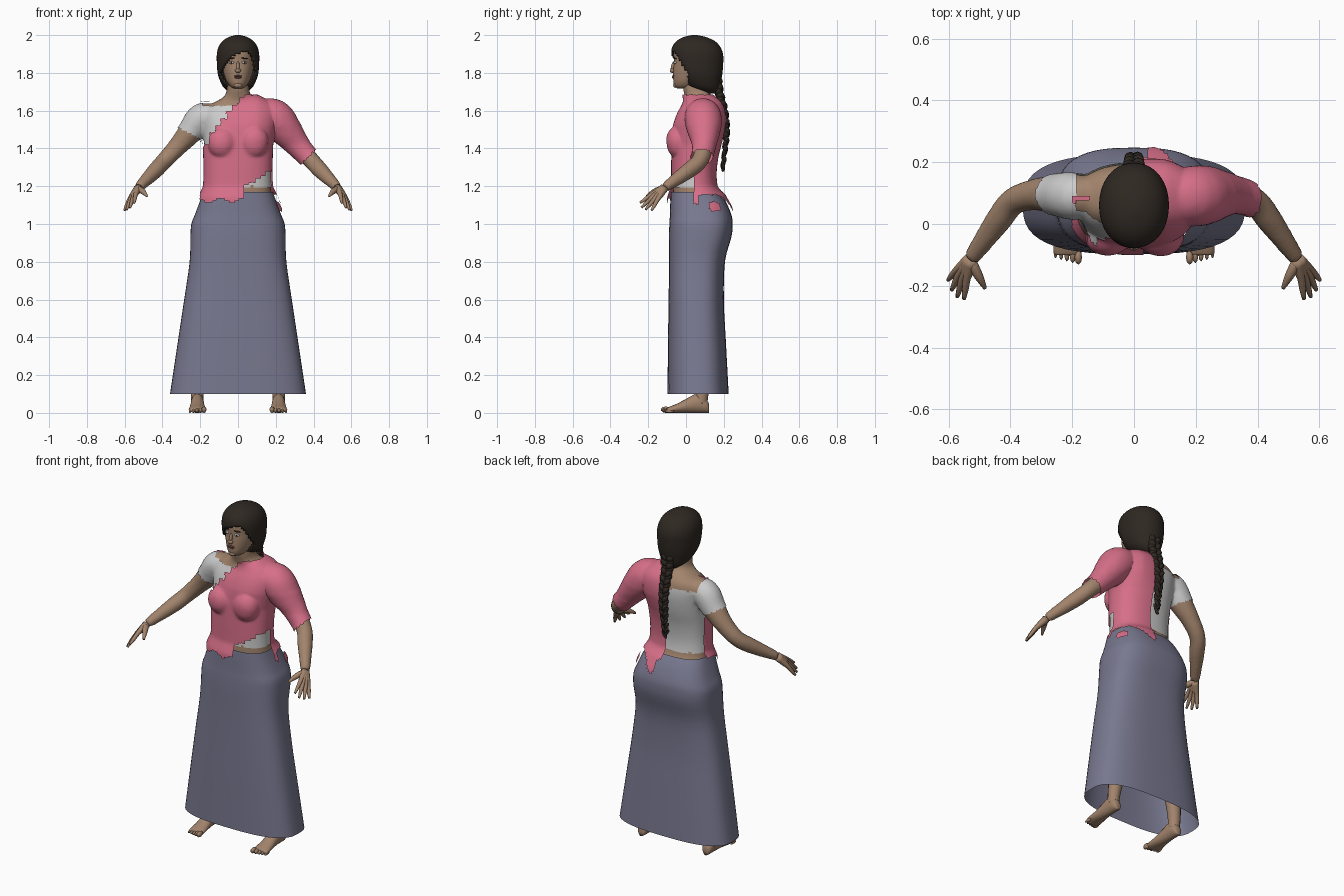
import bpy, bmesh, math
from mathutils import Vector, Matrix, Euler

if "Cube" in bpy.data.objects:
    bpy.data.objects.remove(bpy.data.objects["Cube"])

def mat(name, rgb):
    m = bpy.data.materials.new(name)
    m.diffuse_color = (*rgb, 1)
    m.use_nodes = True
    m.node_tree.nodes["Principled BSDF"].inputs["Base Color"].default_value = m.diffuse_color
    return m

SKIN = mat("skin", (.36, .23, .15))
PINK = mat("pink_cloth", (.68, .16, .25))
BLUE = mat("skirt_cloth", (.19, .19, .28))
HAIR = mat("hair", (.028, .021, .016))
LIP = mat("lips", (.2, .08, .06))

def clamp(v):
    return max(0, min(1, v))

def spline(pts, sub):
    """Catmull-Rom through tuples of any length."""
    out = []
    for i in range(len(pts) - 1):
        p = [pts[max(0, min(len(pts) - 1, i + k))] for k in (-1, 0, 1, 2)]
        for j in range(sub):
            t = j / sub
            out.append([.5 * (2*b + (c-a)*t + (2*a-5*b+4*c-d)*t*t + (3*b-a-3*c+d)*t**3)
                        for a, b, c, d in zip(*p)])
    return out + [list(pts[-1])]

def skin_rings(bm, rings, caps=True):
    vs = [[bm.verts.new(p) for p in r] for r in rings]
    n = len(vs[0])
    for a, b in zip(vs, vs[1:]):
        for i in range(n):
            bm.faces.new((a[i], a[(i+1) % n], b[(i+1) % n], b[i]))
    if caps:
        bm.faces.new(vs[0][::-1])
        bm.faces.new(vs[-1])

def loft(bm, rows, sub=3, n=40, power=2.2, caps=True):
    """Stack of (z, half width, front y, back y) superellipses."""
    rings = []
    for z, hw, yf, yb in spline(rows, sub):
        ring = []
        for k in range(n):
            a = 2 * math.pi * k / n
            c, s = math.cos(a), math.sin(a)
            ring.append((hw * math.copysign(abs(c) ** (2/power), c),
                         (yf+yb)/2 + (yb-yf)/2 * math.copysign(abs(s) ** (2/power), s), z))
        rings.append(ring)
    skin_rings(bm, rings, caps)

def tube(bm, pts, side=1, sub=3, n=14):
    """Round limb through (x, y, z, radius); side=-1 mirrors it."""
    p = spline(pts, sub)
    rings = []
    for i, q in enumerate(p):
        t = (Vector(p[min(i+1, len(p)-1)][:3]) - Vector(p[max(i-1, 0)][:3])).normalized()
        u = t.cross(Vector((1, 0, 1))).normalized()
        v = t.cross(u)
        ring = []
        for k in range(n):
            a = 2 * math.pi * k / n
            w = Vector(q[:3]) + q[3] * (math.cos(a) * u + math.sin(a) * v)
            ring.append((w.x * side, w.y, w.z))
        rings.append(ring)
    skin_rings(bm, rings)

def ball(bm, c, r, rot=(0, 0, 0), seg=12):
    m = Matrix.Translation(c) @ Euler(rot).to_matrix().to_4x4() @ Matrix.Diagonal((*r, 1))
    bmesh.ops.create_uvsphere(bm, u_segments=seg, v_segments=seg * 2 // 3, radius=1, matrix=m)

def finish(name, bm, material=None, recalc=True):
    if recalc:
        bmesh.ops.recalc_face_normals(bm, faces=bm.faces)
    me = bpy.data.meshes.new(name)
    bm.to_mesh(me)
    bm.free()
    me.polygons.foreach_set("use_smooth", [True] * len(me.polygons))
    if material:
        me.materials.append(material)
    ob = bpy.data.objects.new(name, me)
    bpy.context.collection.objects.link(ob)
    return ob

# Body: torso, neck, bust and arms fused into one smooth surface
bm = bmesh.new()
loft(bm, [(.95, .2, -.06, .2), (1.05, .215, -.07, .225), (1.12, .188, -.07, .195),
          (1.17, .176, -.068, .163), (1.22, .172, -.066, .152), (1.28, .17, -.066, .15),
          (1.36, .172, -.065, .16), (1.44, .175, -.062, .18), (1.52, .18, -.052, .193),
          (1.58, .185, -.03, .193), (1.62, .165, -.008, .183), (1.65, .115, 0, .16),
          (1.675, .072, -.005, .135), (1.71, .06, -.015, .125), (1.77, .055, -.02, .12)], power=2.4)
for s in (-1, 1):
    ball(bm, (s * .085, -.042, 1.43), (.065, .05, .07))
    tube(bm, [(.1, .09, 1.575, .055), (.19, .09, 1.565, .073), (.25, .095, 1.49, .066),
              (.32, .095, 1.41, .052), (.39, .073, 1.335, .045), (.44, .01, 1.28, .043),
              (.527, -.112, 1.193, .027)], s, 4)
body = finish("body", bm, SKIN)
mod = body.modifiers.new("fuse", 'REMESH')
mod.mode, mod.voxel_size, mod.use_smooth_shade = 'VOXEL', .012, True
mod = body.modifiers.new("soften", 'SMOOTH')
mod.factor, mod.iterations = .5, 5
fused = bpy.data.meshes.new_from_object(body.evaluated_get(bpy.context.evaluated_depsgraph_get()))
body.modifiers.clear()
body.data = fused
if not fused.materials:
    fused.materials.append(SKIN)

def garment(name, keep, offset, material=None):
    """Copy of the kept body faces, pushed outwards."""
    bm = bmesh.new()
    bm.from_mesh(fused)
    bm.normal_update()
    for v, co in [(v, v.co + v.normal * offset(v.co)) for v in bm.verts]:
        v.co = co
    drop = [f for f in bm.faces if not keep(*f.calc_center_median())]
    bmesh.ops.delete(bm, geom=drop, context='FACES')
    return finish(name, bm, material, False)

# Blouse with short sleeves and wide neckline
def blouse_area(x, y, z):
    a = abs(x)
    if a > .19:
        return a * .47 - z * .88 < -1.18
    return 1.2 < z < (1.625 if y < .06 else 1.585)

garment("blouse", blouse_area, lambda p: .005)

# Draped cloth over the left shoulder with stepped edges
def drape_area(x, y, z):
    q = math.floor(x / .03) * .03 + .015
    if x > .24:
        return x - z < -.98
    if z > 1.685 or z < 1.06 or x < -.2:
        return False
    if y < .07:
        if z > 1.44 + (q + .17) * 1.25 or (x < -.155 and z > 1.42):
            return False
        if x > .03 and y < .045 and z < 1.2 + (q - .04) * .6:
            return False
        return z > (1.125 + .012 * math.sin(50 * x) if y < .03 else 1.1)
    return (x > .02 or (x < -.14 and y < .085 and z > 1.15)) and \
        z > 1.11 + .045 * math.sin(55 * x + 30 * y)

def drape_offset(p):
    return .013 + .014 * clamp(p.x / .1) * clamp((p.z - 1.42) / .1) + .018 * clamp((1.2 - p.z) / .06)

garment("draped_cloth", drape_area, drape_offset, PINK)

# Long skirt
bm = bmesh.new()
loft(bm, [(1.17, .185, -.08, .175), (1.12, .202, -.083, .21), (1.05, .228, -.085, .24),
          (1.0, .247, -.088, .247), (.93, .252, -.09, .24), (.8, .256, -.09, .206),
          (.6, .285, -.092, .2), (.4, .315, -.095, .21), (.1, .36, -.098, .226)],
     n=48, power=2.8, caps=False)
finish("skirt", bm, BLUE)

# Hands, legs and feet
for s, side in ((-1, "right"), (1, "left")):
    bm = bmesh.new()
    for k, t in (((.541, -.178, 1.158), (.55, -.243, 1.112)), ((.553, -.172, 1.147), (.572, -.236, 1.087)),
                 ((.565, -.162, 1.138), (.59, -.214, 1.076)), ((.574, -.15, 1.13), (.602, -.182, 1.072))):
        w = Vector((.525, -.11, 1.195)).lerp(Vector(k), .1)
        mid = Vector(k).lerp(Vector(t), .55)
        tube(bm, [(*w, .022), (*Vector(w).lerp(Vector(k), .6), .017), (*k, .0125),
                  (*mid, .0105), (*t, .006)], s, 2, 8)
    tube(bm, [(.528, -.122, 1.187, .018), (.507, -.16, 1.175, .016),
              (.492, -.188, 1.16, .011), (.482, -.208, 1.147, .006)], s, 2, 8)
    finish(side + "_hand", bm, SKIN)

    bm = bmesh.new()
    tube(bm, [(.11, .08, .92, .09), (.14, .07, .7, .08), (.17, .06, .5, .058), (.185, .085, .38, .056),
              (.205, .09, .2, .042), (.215, .085, .1, .034), (.215, .08, .05, .033)], s)
    finish(side + "_leg", bm, SKIN)

    bm = bmesh.new()
    rings = []
    for y, hw, zt in spline([(.122, .016, .045), (.11, .028, .07), (.07, .034, .105), (.02, .036, .085),
                             (-.04, .042, .052), (-.085, .046, .034), (-.1, .042, .026)], 2):
        rings.append([(s * .215 + hw * math.cos(a), y, zt / 2 + zt / 2 * math.sin(a))
                      for a in [2 * math.pi * k / 16 for k in range(16)]])
    skin_rings(bm, rings)
    for i in range(5):
        r = .015 - .0015 * min(i, 4) if i else .017
        ball(bm, (s * (.18 + i * .0185), -.107 + i * .005, r), (r * .75, .026, r), seg=8)
    finish(side + "_foot", bm, SKIN)

# Head and face
bm = bmesh.new()
loft(bm, [(1.718, .022, -.045, .03), (1.728, .04, -.06, .07), (1.75, .058, -.066, .1),
          (1.78, .071, -.068, .13), (1.82, .081, -.067, .15), (1.86, .087, -.064, .17),
          (1.91, .09, -.064, .17), (1.95, .08, -.04, .15), (1.98, .045, 0, .1)], power=2.1)
ball(bm, (0, -.072, 1.812), (.016, .014, .012))
ball(bm, (0, -.068, 1.832), (.009, .012, .03), (-.2, 0, 0))
ball(bm, (0, -.056, 1.735), (.022, .012, .014))
finish("head", bm, SKIN)
bm = bmesh.new()
ball(bm, (0, -.067, 1.783), (.023, .007, .005))
ball(bm, (0, -.067, 1.775), (.019, .007, .005))
finish("mouth", bm, LIP)
for name, z, r, m in (("eye", 1.855, (.014, .007, .007), None), ("pupil", 1.855, (.006, .0095, .0065), HAIR),
                      ("brow", 1.877, (.019, .007, .003), HAIR)):
    bm = bmesh.new()
    for s in (-1, 1):
        ball(bm, (s * .034, -.058, z), r, (0, s * .1, s * .3))
    finish(name + "s", bm, m)

# Hair cap with side-swept fringe around an open face
def hairline(x):
    pts = [(-.12, 1.78), (-.095, 1.80), (-.06, 1.865), (-.02, 1.893), (.04, 1.915),
           (.075, 1.895), (.095, 1.82), (.12, 1.76)]
    for (a, za), (b, zb) in zip(pts, pts[1:]):
        if a <= x <= b:
            return za + (zb - za) * (x - a) / (b - a)
    return 1.78

bm = bmesh.new()
loft(bm, [(1.69, .035, .09, .165), (1.72, .074, .02, .178), (1.76, .096, -.03, .186),
          (1.80, .108, -.06, .193), (1.85, .112, -.074, .197), (1.90, .112, -.078, .196),
          (1.94, .102, -.072, .18), (1.97, .08, -.048, .15), (1.99, .048, -.012, .105),
          (2.0, .012, .03, .06)], 4, 56, 2.1)
bmesh.ops.recalc_face_normals(bm, faces=bm.faces)
cut = []
for f in bm.faces:
    c = f.calc_center_median()
    if c.y < .012 and c.z < hairline(c.x):
        cut.append(f)
bmesh.ops.delete(bm, geom=cut, context='FACES')
hair = finish("hair", bm, HAIR, False)
mod = hair.modifiers.new("thickness", 'SOLIDIFY')
mod.thickness, mod.offset = .012, -1

# Braid: alternating tilted strands hanging down the back
bm = bmesh.new()
path = spline([(.165, 1.77), (.178, 1.69), (.203, 1.6), (.215, 1.5), (.207, 1.41), (.195, 1.31)], 4)
for i, (y, z) in enumerate(path):
    t = 1 - i / len(path)
    r = .012 + .024 * t
    for s in (-1, 1):
        ball(bm, (s * r * .5, y + s * (-1) ** i * .003, z - (s > 0) * .012),
             (r * .62, r * .72, .026), (0, s * .6, 0), 10)
ball(bm, (0, .195, 1.305), (.01, .01, .03), seg=8)
finish("braid", bm, HAIR)
